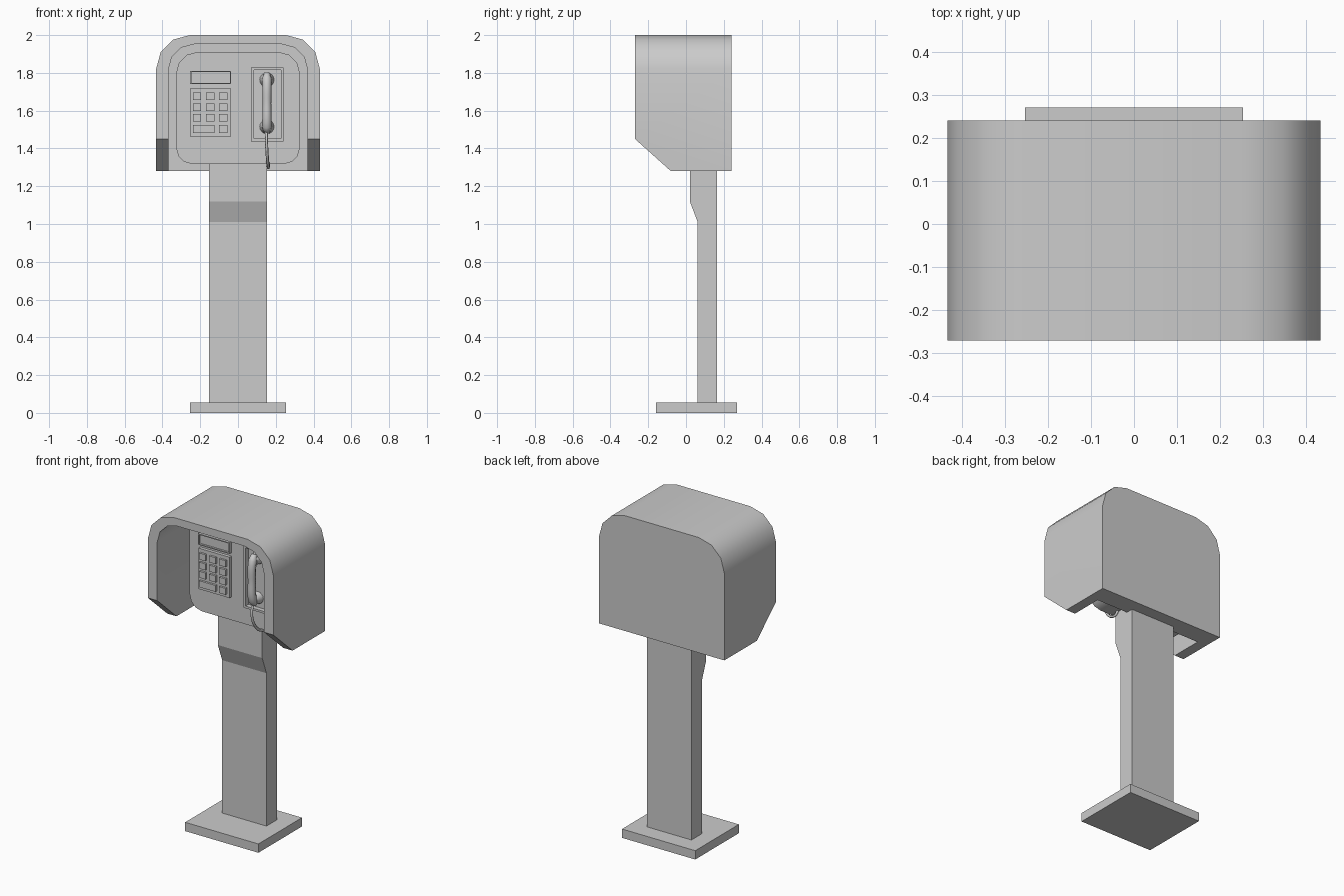
import bpy, bmesh, math
from mathutils import Vector, Matrix

if "Cube" in bpy.data.objects:
    bpy.data.objects.remove(bpy.data.objects["Cube"])


def finish(name, bm, smooth=None):
    bmesh.ops.recalc_face_normals(bm, faces=bm.faces)
    me = bpy.data.meshes.new(name)
    bm.to_mesh(me)
    bm.free()
    ob = bpy.data.objects.new(name, me)
    bpy.context.collection.objects.link(ob)
    if smooth:
        bpy.ops.object.select_all(action='DESELECT')
        ob.select_set(True)
        bpy.context.view_layer.objects.active = ob
        bpy.ops.object.shade_smooth_by_angle(angle=math.radians(smooth))
    return ob


def prism(name, pts, offset, smooth=None):
    bm = bmesh.new()
    face = bm.faces.new([bm.verts.new(p) for p in pts])
    ext = bmesh.ops.extrude_face_region(bm, geom=[face], use_keep_orig=True)
    moved = [g for g in ext['geom'] if isinstance(g, bmesh.types.BMVert)]
    bmesh.ops.translate(bm, verts=moved, vec=offset)
    return finish(name, bm, smooth)


def box(name, x, y, z, rim=0, depth=0):
    """Box from ranges; rim and depth sink a recess into the -y face."""
    bm = bmesh.new()
    bmesh.ops.create_cube(bm, size=1)
    for v in bm.verts:
        v.co = [r[0] if c < 0 else r[1] for c, r in zip(v.co, (x, y, z))]
    if rim:
        bm.normal_update()
        front = min(bm.faces, key=lambda f: f.calc_center_median().y)
        bmesh.ops.inset_region(bm, faces=[front], thickness=rim)
        ext = bmesh.ops.extrude_discrete_faces(bm, faces=[front])
        bmesh.ops.translate(bm, verts=ext['faces'][0].verts, vec=(0, depth, 0))
    return finish(name, bm)


def arc(cx, cz, r, a0, a1, n=3):
    angs = [math.radians(a0 + (a1 - a0) * i / n) for i in range(n + 1)]
    return [(cx + r * math.cos(a), cz + r * math.sin(a)) for a in angs]


# base and post
box("base_plate", (-.253, .253), (-.16, .27), (0, .055))
side = [(.165, .05), (.062, .05), (.062, 1.01), (.02, 1.12), (.02, 1.36), (.165, 1.36)]
prism("post", [(-.153, y, z) for y, z in side], (.306, 0, 0))


# hood: arched shell with a back wall and slanted lower front corners
def arch(w, top, r, bottom):
    left = arc(-w + r, top - r, r, 180, 90)
    right = arc(w - r, top - r, r, 90, 0)
    return [(-w, bottom)] + left + right + [(w, bottom)]


def hood():
    bm = bmesh.new()
    F, B, W = -.27, .24, .12
    low, cut_z, cut_y = 1.28, 1.45, -.08

    def row(pts, y, z0=None):
        vs = [bm.verts.new((x, y, z)) for x, z in pts]
        if z0:
            vs[0].co.z = vs[-1].co.z = z0
        return vs

    outer, inner = arch(.433, 2.0, .178, low), arch(.369, 1.952, .137, low)
    of, ob = row(outer, F, cut_z), row(outer, B)
    nf, nb = row(inner, F, cut_z), row(inner, W)
    oc = [bm.verts.new((s * .433, cut_y, low)) for s in (-1, 1)]
    ic = [bm.verts.new((s * .369, cut_y, low)) for s in (-1, 1)]
    n = len(outer)
    for i in range(n - 1):
        bm.faces.new((of[i], of[i + 1], nf[i + 1], nf[i]))
        for f, b, c in ((of, ob, oc), (nf, nb, ic)):
            loop = [f[i], f[i + 1], b[i + 1], b[i]]
            if i == 0:
                loop.append(c[0])
            elif i == n - 2:
                loop.insert(2, c[1])
            bm.faces.new(loop)
    bm.faces.new(ob)
    bm.faces.new(nb)
    for k, e in ((0, 0), (1, -1)):
        bm.faces.new((of[e], nf[e], ic[k], oc[k]))
    bm.faces.new((oc[0], ob[0], ob[-1], oc[1], ic[1], nb[-1], nb[0], ic[0]))
    return finish("hood", bm, 35)


hood()

# rounded instrument panel
outline = (arc(-.217, 1.80, .11, 180, 90) + arc(.217, 1.80, .11, 90, 0)
           + arc(.242, 1.403, .085, 0, -90) + arc(-.242, 1.403, .085, -90, -180))
prism("panel", [(x, -.01, z) for x, z in outline], (0, .14, 0), 35)

# display, keypad and cradle
box("display", (-.253, -.037), (-.033, 0), (1.74, 1.81), .009, .012)
box("keypad_plate", (-.253, -.037), (-.03, 0), (1.463, 1.718))
cols, rows = (-.217, -.147, -.078), (1.676, 1.619, 1.562, 1.503)
for r, z in enumerate(rows):
    for c, x in enumerate(cols):
        if r == 3 and c == 1:
            continue
        right = cols[1] if r == 3 and c == 0 else x
        box(f"key_{r}_{c}", (x - .022, right + .022), (-.043, -.02), (z - .02, z + .02))
box("cradle", (.07, .24), (-.045, 0), (1.438, 1.828), .019, .028)


# handset: two cups joined by a bowed grip
def tube(name, pts, radius, radii=None, res=2):
    cu = bpy.data.curves.new(name, 'CURVE')
    cu.dimensions = '3D'
    cu.bevel_depth, cu.bevel_resolution = radius, res
    cu.resolution_u, cu.use_fill_caps = 5, True
    sp = cu.splines.new('BEZIER')
    sp.bezier_points.add(len(pts) - 1)
    for i, (bp, p) in enumerate(zip(sp.bezier_points, pts)):
        bp.co = p
        bp.handle_left_type = bp.handle_right_type = 'AUTO'
        bp.radius = radii[i] if radii else 1
    ob = bpy.data.objects.new(name, cu)
    bpy.context.collection.objects.link(ob)
    return ob


for name, z in (("earpiece", 1.763), ("mouthpiece", 1.515)):
    bm = bmesh.new()
    bmesh.ops.create_cone(bm, cap_ends=True, segments=16, radius1=.038, radius2=.026, depth=.045,
                          matrix=Matrix.Translation((.153, -.045, z)) @ Matrix.Rotation(math.pi / 2, 4, 'X'))
    finish(name, bm, 35)
tube("handset_grip",
     [(.153, -.055, 1.797), (.153, -.073, 1.765), (.153, -.082, 1.64), (.153, -.073, 1.515), (.153, -.055, 1.487)],
     .023, (.75, 1.1, 1, 1.1, .75))

# cord drooping from the handset to the underside of the panel
tube("cord",
     [(.15, -.066, 1.495), (.151, -.08, 1.43), (.156, -.05, 1.345), (.16, .0, 1.303), (.161, .035, 1.303), (.161, .05, 1.34)],
     .008, res=1)
